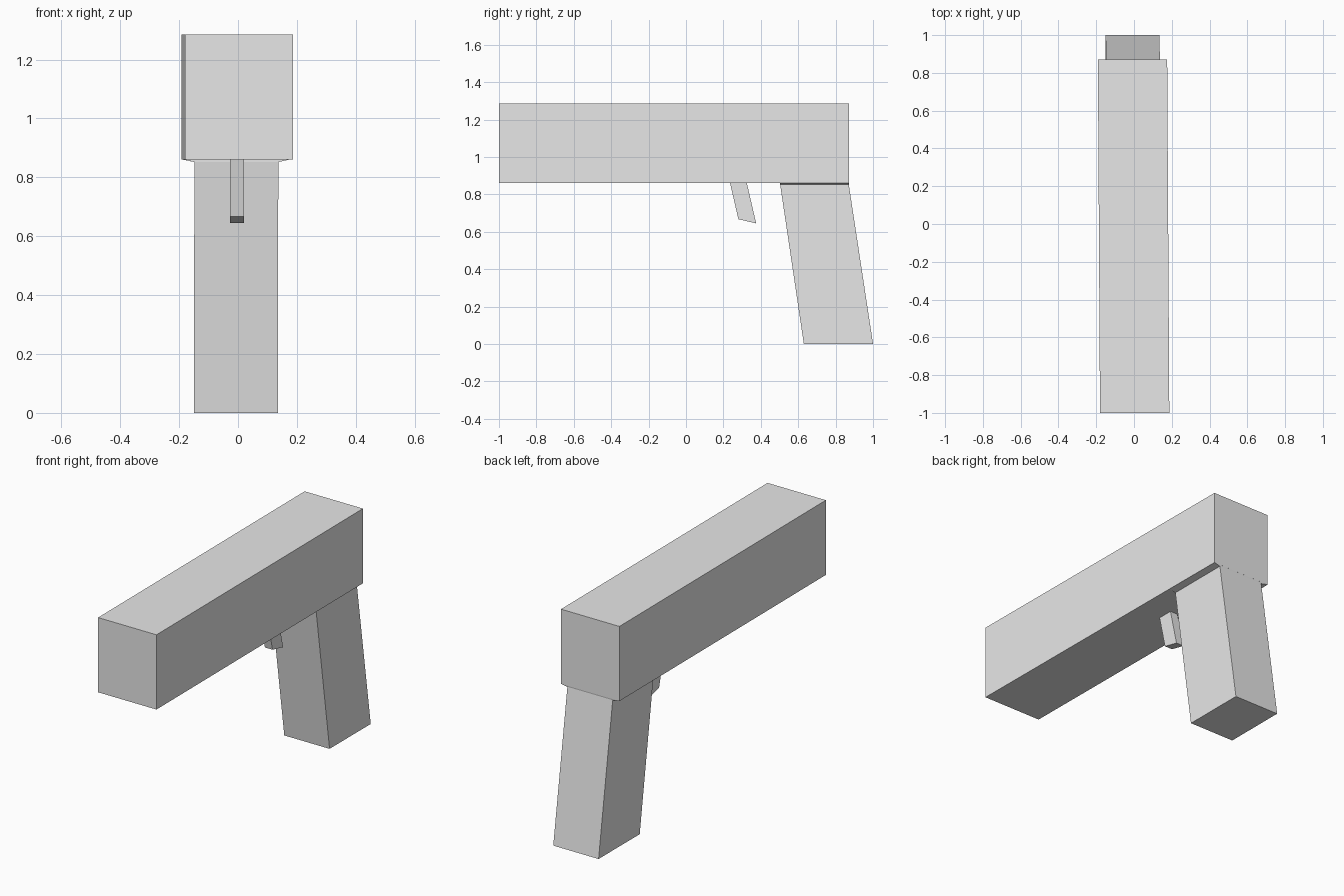
import bpy

if "Cube" in bpy.data.objects:
    bpy.data.objects.remove(bpy.data.objects["Cube"])

grey = bpy.data.materials.new("light_grey")
grey.diffuse_color = (0.8, 0.8, 0.8, 1)
grey.use_nodes = True
grey.node_tree.nodes["Principled BSDF"].inputs["Base Color"].default_value = grey.diffuse_color


def loft(name, lower, upper):
    """Closed six-sided block between two loops of four points."""
    faces = [(3, 2, 1, 0), (4, 5, 6, 7)]
    faces += [(i, (i + 1) % 4, (i + 1) % 4 + 4, i + 4) for i in range(4)]
    mesh = bpy.data.meshes.new(name)
    mesh.from_pydata(lower + upper, [], faces)
    mesh.materials.append(grey)
    obj = bpy.data.objects.new(name, mesh)
    bpy.context.collection.objects.link(obj)
    return obj


def rect(x0, x1, y0, y1, z0, z1=None):
    """Four points, counter-clockwise; z0 at the front edge, z1 at the back."""
    z1 = z0 if z1 is None else z1
    return [(x0, y0, z0), (x1, y0, z0), (x1, y1, z1), (x0, y1, z1)]


def body_ring(y0, y1, z):
    """Body outline, drifting slightly sideways along its length."""
    def drift(y):
        return -0.006 * (y + 1)
    return [(-0.18 + drift(y0), y0, z), (0.187 + drift(y0), y0, z),
            (0.187 + drift(y1), y1, z), (-0.18 + drift(y1), y1, z)]


# Long square barrel body
loft("barrel_body", body_ring(-1, 0.872, 0.86), body_ring(-1, 0.872, 1.285))

# Thin tapered collar where the grip meets the body
loft("grip_collar", rect(-0.148, 0.137, 0.503, 0.87, 0.852),
     body_ring(0.503, 0.872, 0.861))

# Raked grip
loft("grip", rect(-0.15, 0.135, 0.63, 1.0, 0),
     rect(-0.148, 0.137, 0.503, 0.87, 0.855))

# Slanted trigger
loft("trigger", rect(-0.027, 0.021, 0.28, 0.375, 0.667, 0.645),
     rect(-0.027, 0.021, 0.235, 0.325, 0.862))
